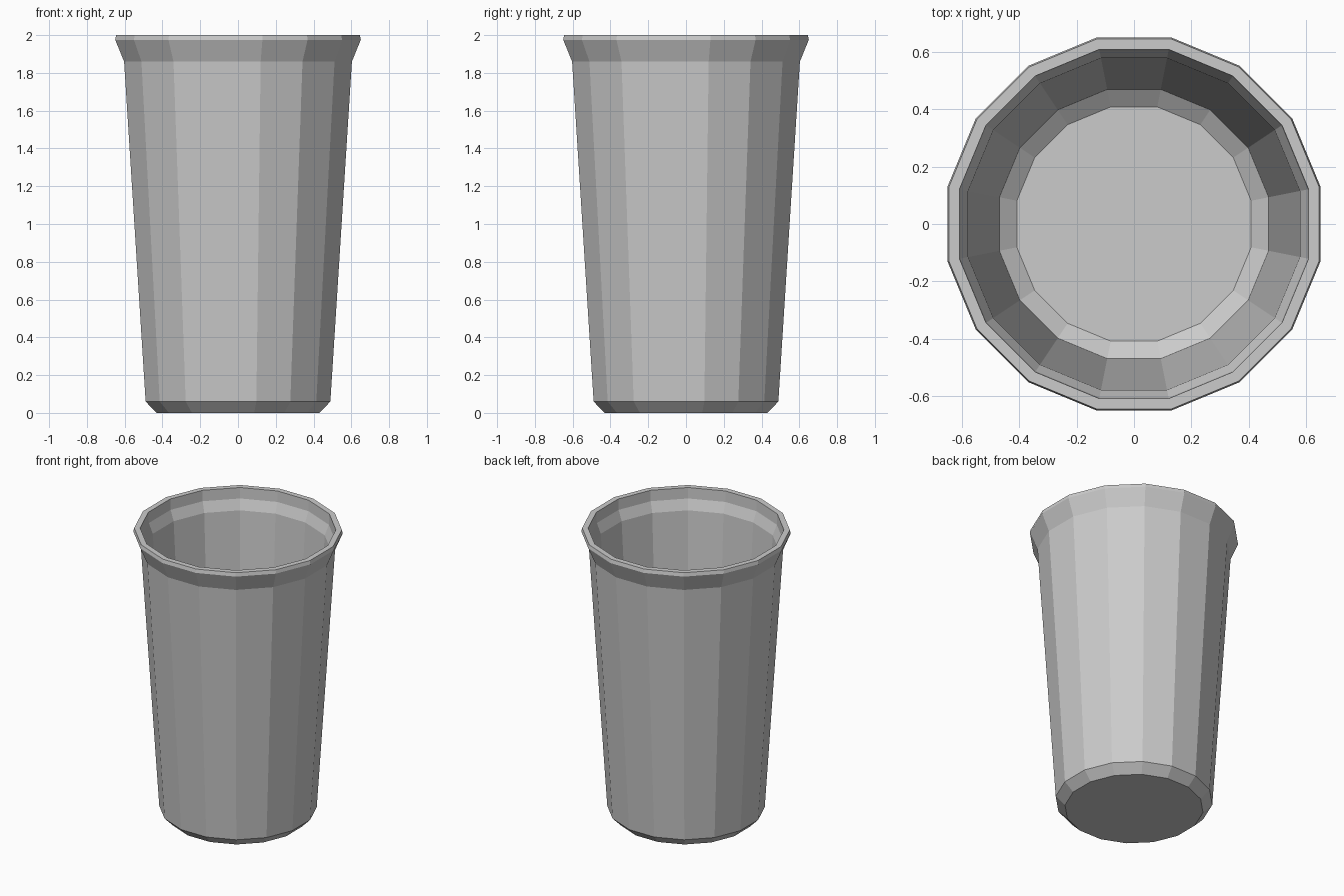
import bpy, bmesh, math

if "Cube" in bpy.data.objects:
    bpy.data.objects.remove(bpy.data.objects["Cube"])

SIDES = 16
HALF = math.pi / SIDES

# Profile as (distance to flat side, height): outside from base to rim, then inside down to floor
profile = [
    (0.431, 0.0), (0.489, 0.06), (0.603, 1.86), (0.650, 1.975), (0.645, 2.0),
    (0.608, 2.0), (0.605, 1.925), (0.578, 1.855), (0.469, 0.07), (0.408, 0.025),
]

grey = bpy.data.materials.new("light grey")
grey.diffuse_color = (0.6, 0.6, 0.6, 1)
grey.use_nodes = True
grey.node_tree.nodes["Principled BSDF"].inputs["Base Color"].default_value = grey.diffuse_color

bm = bmesh.new()


def ring(apothem, z):
    r = apothem / math.cos(HALF)
    return [bm.verts.new((r * math.cos(HALF * (2 * i + 1)),
                          r * math.sin(HALF * (2 * i + 1)), z)) for i in range(SIDES)]


# Walls between neighbouring rings
rings = [ring(a, z) for a, z in profile]
for low, high in zip(rings, rings[1:]):
    for i in range(SIDES):
        j = (i + 1) % SIDES
        bm.faces.new((low[i], low[j], high[j], high[i]))

# Underside and inner floor
bm.faces.new(rings[0][::-1])
bm.faces.new(rings[-1])
bmesh.ops.recalc_face_normals(bm, faces=bm.faces[:])

mesh = bpy.data.meshes.new("cup")
bm.to_mesh(mesh)
bm.free()
mesh.materials.append(grey)
cup = bpy.data.objects.new("cup", mesh)
bpy.context.collection.objects.link(cup)
